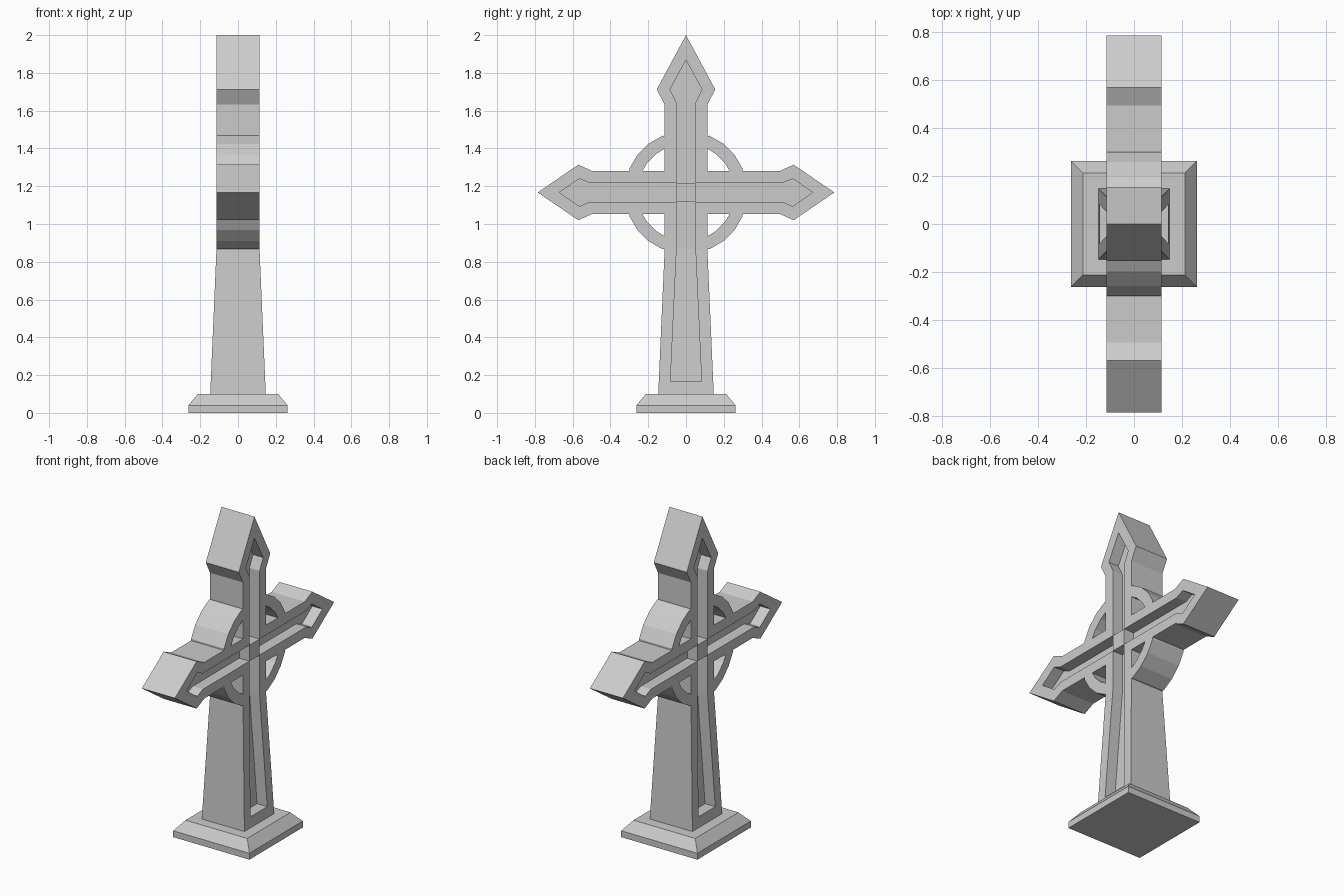
import bpy, bmesh
from math import sin, cos, radians

if "Cube" in bpy.data.objects:
    bpy.data.objects.remove(bpy.data.objects["Cube"])

CZ = 1.167      # height of the crossing
HX = 0.114      # half thickness
W = 0.113       # half width of the arms
BEND = 0.867    # height where the shaft starts to flare
DEPTH = 0.07    # groove depth


def add_prism(bm, pts, x0, x1):
    """Extrude a (y, z) outline along x; returns the side faces in outline order."""
    a = [bm.verts.new((x0, y, z)) for y, z in pts]
    b = [bm.verts.new((x1, y, z)) for y, z in pts]
    bm.faces.new(a)
    bm.faces.new(b[::-1])
    n = len(pts)
    return [bm.faces.new((a[i], b[i], b[(i + 1) % n], a[(i + 1) % n])) for i in range(n)]


def extend_down(bm, face, move):
    """Extrude a face, placing each new vertex with move(co)."""
    old = list(face.verts)
    new = [bm.verts.new(move(v.co)) for v in old]
    bm.faces.remove(face)
    for i in range(len(old)):
        j = (i + 1) % len(old)
        bm.faces.new((old[i], old[j], new[j], new[i]))
    bm.faces.new(new)


def finish(bm, name):
    bmesh.ops.recalc_face_normals(bm, faces=bm.faces)
    me = bpy.data.meshes.new(name)
    bm.to_mesh(me)
    bm.free()
    ob = bpy.data.objects.new(name, me)
    bpy.context.collection.objects.link(ob)
    return ob


def arc(r, angles):
    return [(r * cos(radians(a)), r * sin(radians(a))) for a in angles]


# cross body: pointed arms and ring in one outline, flared shaft below
quarter = arc(0.325, (67.5, 52.5, 37.5, 22.5))
upper = [(W, 0.30)] + quarter + [(0.30, W), (0.495, W), (0.57, 0.147)]
half = [(0.155, 0.545), (W, 0.465)] + upper + [(0.785, 0)]
half += [(y, -z) for y, z in reversed(upper)]
outline = [(0, 0.833)] + half + [(-y, z) for y, z in reversed(half)]
bm = bmesh.new()
sides = add_prism(bm, [(y, CZ + z) for y, z in outline], -HX, HX)
FLARE = 0.147 / HX
extend_down(bm, sides[len(half)], lambda c: (c.x * FLARE, c.y * 0.147 / W, 0.1))
cross = finish(bm, "celtic_cross")

# cutters: four ring openings and the grooves on both faces
bm = bmesh.new()
opening = [(W, W), (0.232, W)] + arc(0.258, (37.5, 52.5)) + [(W, 0.232)]
for sy in (-1, 1):
    for sz in (-1, 1):
        add_prism(bm, [(sy * y, CZ + sz * z) for y, z in opening], -0.3, 0.3)

top_groove = [(-0.05, 0.05), (0.05, 0.05), (0.05, 0.475), (0.085, 0.545),
              (0, 0.70), (-0.085, 0.545), (-0.05, 0.475)]
side_groove = [(0.05, -0.05), (0.51, -0.05), (0.565, -0.073), (0.67, 0),
               (0.565, 0.073), (0.51, 0.05), (0.05, 0.05)]
low_groove = [(0.05, CZ - 0.05), (0.05, BEND), (-0.05, BEND), (-0.05, CZ - 0.05)]
for sx in (-1, 1):
    x0, x1 = sx * (HX - DEPTH), sx * 0.25
    add_prism(bm, [(y, CZ + z) for y, z in top_groove], x0, x1)
    for sy in (-1, 1):
        add_prism(bm, [(sy * y, CZ + z) for y, z in side_groove], x0, x1)
    faces = add_prism(bm, low_groove, x0, x1)
    extend_down(bm, faces[1], lambda c: (c.x + sx * 0.03, c.y * 1.65, 0.167))
cutter = finish(bm, "groove_cutter")
cutter.hide_render = True

mod = cross.modifiers.new("carve", 'BOOLEAN')
mod.operation = 'DIFFERENCE'
mod.solver = 'EXACT'
mod.object = cutter
bpy.context.view_layer.objects.active = cross
bpy.ops.object.modifier_apply(modifier=mod.name)
bpy.data.objects.remove(cutter)

# stepped plinth: square slab with a bevelled top
B = 0.263
bm = bmesh.new()
slab = add_prism(bm, [(-B, 0), (B, 0), (B, 0.04), (-B, 0.04)], -B, B)
extend_down(bm, slab[2], lambda c: (c.x * 0.213 / B, c.y * 0.213 / B, 0.1))
finish(bm, "plinth")
